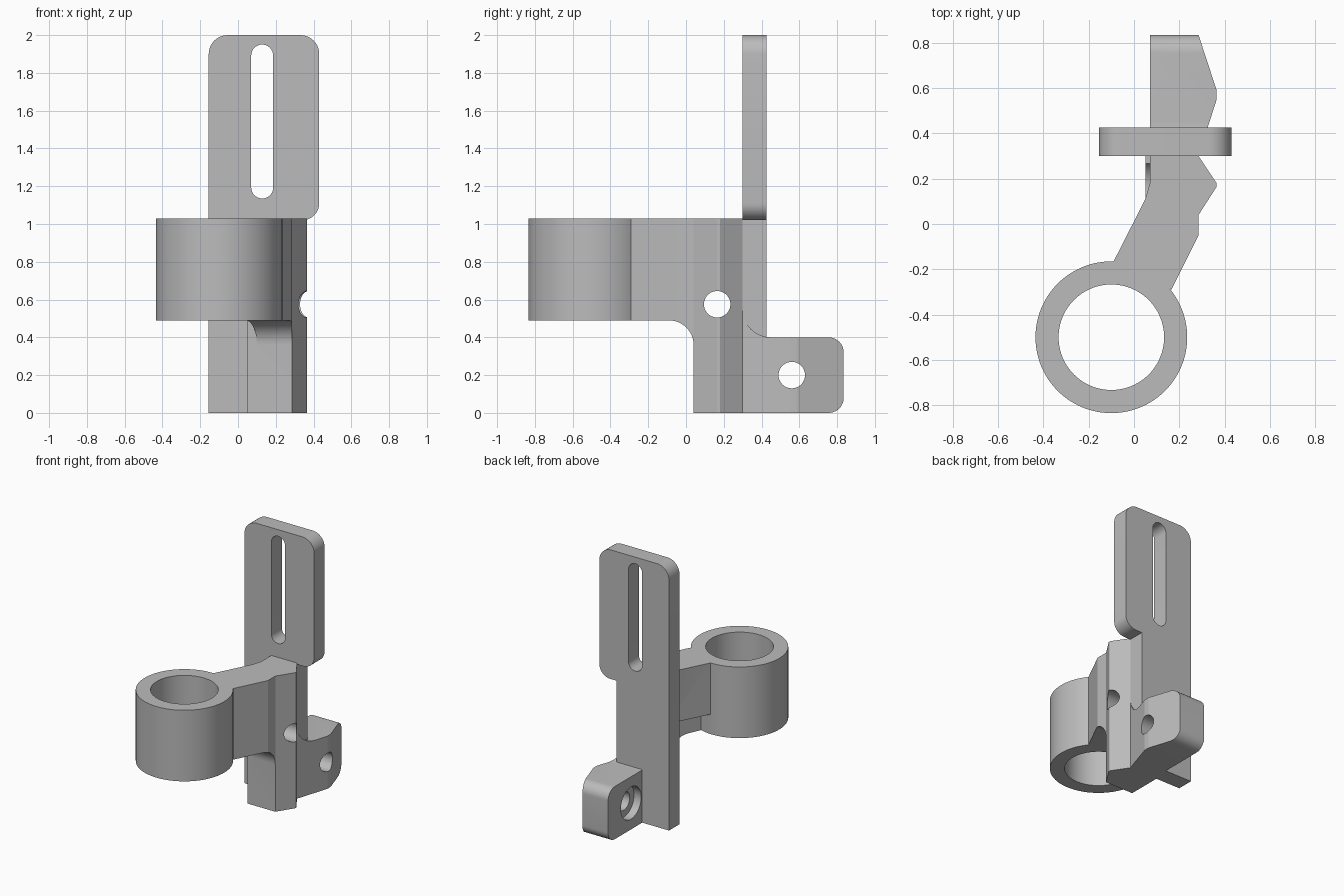
import bpy, bmesh
from math import cos, sin, pi, radians
from mathutils import Vector

cube = bpy.data.objects.get("Cube")
if cube:
    bpy.data.objects.remove(cube, do_unlink=True)

grey = bpy.data.materials.new("plain grey")
grey.use_nodes = True
grey.diffuse_color = (0.5, 0.5, 0.5, 1)
grey.node_tree.nodes["Principled BSDF"].inputs["Base Color"].default_value = (0.5, 0.5, 0.5, 1)


def prism(name, outline, lo, hi, axis):
    """Extrude a closed outline along an axis; outline holds the other two axes in order."""
    def place(p, d):
        c = list(p)
        c.insert("xyz".index(axis), d)
        return Vector(c)
    bm = bmesh.new()
    face = bm.faces.new([bm.verts.new(place(p, lo)) for p in outline])
    move = place((0, 0), hi - lo)
    ext = bmesh.ops.extrude_face_region(bm, geom=[face])
    bmesh.ops.translate(bm, vec=move, verts=[v for v in ext["geom"] if isinstance(v, bmesh.types.BMVert)])
    bmesh.ops.recalc_face_normals(bm, faces=bm.faces)
    mesh = bpy.data.meshes.new(name)
    bm.to_mesh(mesh)
    bm.free()
    obj = bpy.data.objects.new(name, mesh)
    bpy.context.collection.objects.link(obj)
    mesh.materials.append(grey)
    return obj


def arc(cx, cy, r, start, end, n=10):
    angles = [radians(start + (end - start) * i / n) for i in range(n + 1)]
    return [(cx + r * cos(a), cy + r * sin(a)) for a in angles]


def circle(cx, cy, r, n=64):
    return arc(cx, cy, r, 0, 360, n)[:-1]


def combine(obj, tool, operation):
    bpy.context.view_layer.objects.active = obj
    mod = obj.modifiers.new(operation, "BOOLEAN")
    mod.operation, mod.solver, mod.object = operation, "EXACT", tool
    bpy.ops.object.modifier_apply(modifier=mod.name)
    bpy.data.objects.remove(tool, do_unlink=True)


def drill(obj, y, z, r, lo, hi):
    combine(obj, prism("drill", circle(y, z, r), lo, hi, "x"), "DIFFERENCE")


TOP, RING_BOTTOM, STEP = 1.03, 0.49, 0.64
PLATE_FRONT, PLATE_BACK = 0.30, 0.425

# Slotted mounting plate, wide above and narrow below
plate = prism("mounting_plate",
              [(-0.155, 0), (0.285, 0), (0.285, 1.02)]
              + arc(0.34, 1.11, 0.09, -90, 0)
              + arc(0.33, 1.90, 0.10, 0, 90)
              + arc(-0.055, 1.90, 0.10, 90, 180),
              PLATE_FRONT, PLATE_BACK, "y")
slot = arc(0.128, 1.892, 0.058, 0, 180, 16) + arc(0.128, 1.193, 0.058, 180, 360, 16)
combine(plate, prism("slot", slot, 0.2, 0.5, "y"), "DIFFERENCE")

# Arm from the plate to the ring, with the faceted right side
right_side = [(0.165, -0.29), (0.285, -0.05), (0.285, 0.04),
              (0.365, 0.165), (0.365, 0.18), (0.285, PLATE_FRONT)]
arm = prism("arm", right_side + [(0.07, PLATE_FRONT), (0.07, 0.18), (0.05, 0.11), (-0.09, -0.165)],
            STEP, TOP, "z")

# Column under the arm, with a filleted underside
column = prism("column", right_side + [(0.05, PLATE_FRONT), (0.05, 0.04), (0.10, 0.04), (0.0, -0.18)],
               0, STEP, "z")
side = [(0.04, 0), (0.4, 0), (0.4, 0.8), (-0.4, 0.8), (-0.4, RING_BOTTOM)]
side += arc(-0.09, 0.36, 0.13, 90, 0, 12)
combine(column, prism("side_profile", side, -1, 1, "x"), "INTERSECT")
combine(arm, column, "UNION")

# Clamp ring
ring = prism("ring", circle(-0.1, -0.5, 0.335, 96), RING_BOTTOM, TOP, "z")
combine(arm, ring, "UNION")
combine(arm, prism("bore", circle(-0.1, -0.5, 0.233, 96), 0, 2, "z"), "DIFFERENCE")

# Rear tab beside and behind the plate
tab = prism("rear_tab", [(0.07, PLATE_FRONT), (0.285, PLATE_FRONT), (0.365, 0.55),
                         (0.365, 0.59), (0.285, 0.835), (0.07, 0.835)], 0, 0.6, "z")
side = [(0.2, 0)] + arc(0.755, 0.08, 0.08, -90, 0) + arc(0.755, 0.32, 0.08, 0, 90)
side += arc(0.45, 0.55, 0.15, 270, 180, 12) + [(0.2, 0.55)]
combine(tab, prism("side_profile", side, -1, 1, "x"), "INTERSECT")

# Cross holes with counterbores on the left of each
for part, y, z in ((arm, 0.165, 0.575), (tab, 0.56, 0.20)):
    drill(part, y, z, 0.07, -0.6, 0.6)
    drill(part, y, z, 0.122, -0.3, 0.13)

# Smooth the round walls, keep the hard edges
arm.name = "arm_and_ring"
for obj in (plate, arm, tab):
    bpy.ops.object.select_all(action="DESELECT")
    obj.select_set(True)
    bpy.context.view_layer.objects.active = obj
    bpy.ops.object.shade_smooth_by_angle(angle=radians(14))
